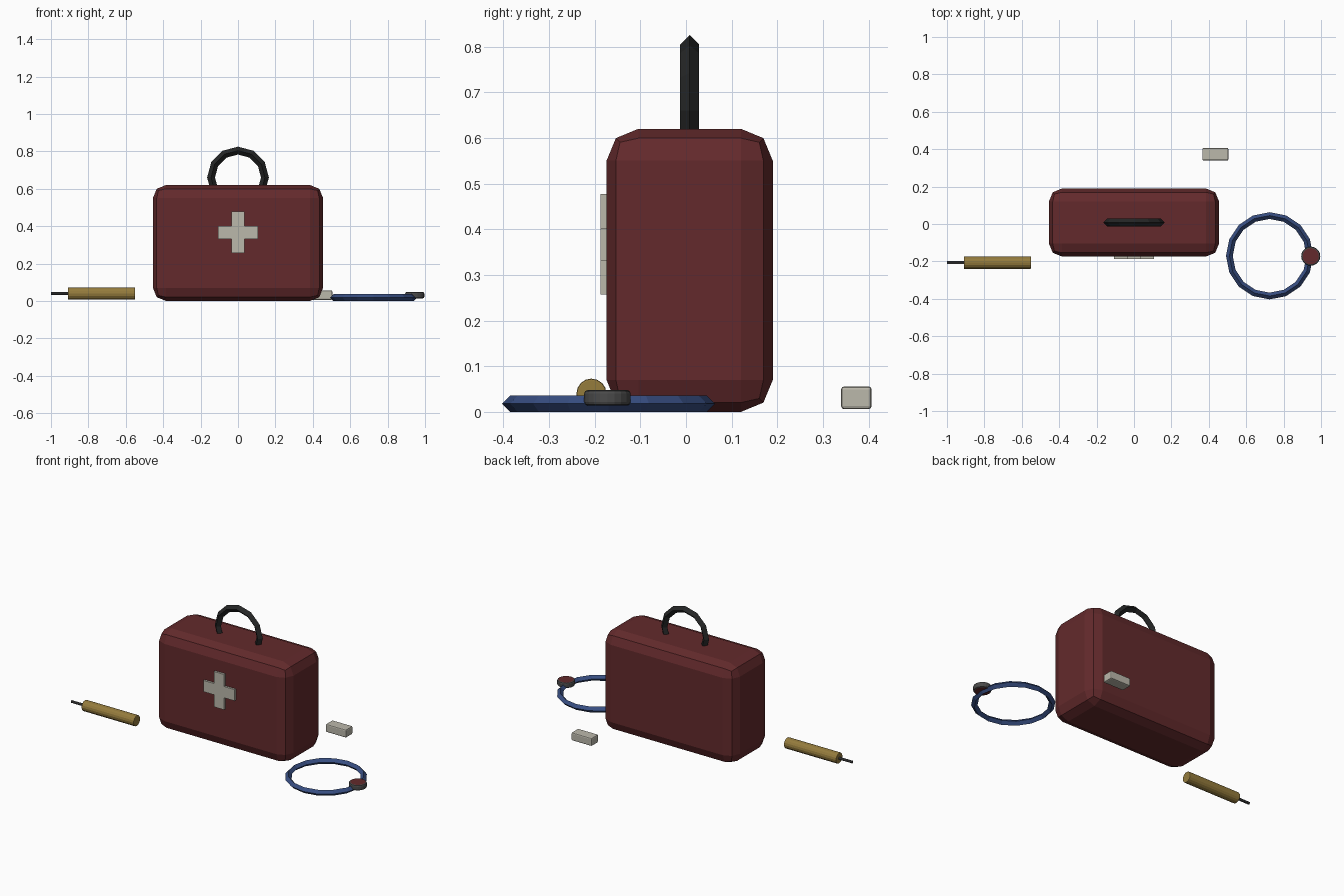
import bpy
import math

if "Cube" in bpy.data.objects:
    bpy.data.objects.remove(bpy.data.objects["Cube"], do_unlink=True)


def material(name, r, g, b):
    mat = bpy.data.materials.new(name)
    mat.use_nodes = True
    mat.diffuse_color = (r, g, b, 1)
    mat.node_tree.nodes["Principled BSDF"].inputs["Base Color"].default_value = (r, g, b, 1)
    return mat


RED = material("dark red", 0.125, 0.023, 0.025)
BLACK = material("black rubber", 0.018, 0.019, 0.019)
WHITE = material("off white", 0.5, 0.48, 0.41)
GOLD = material("mustard", 0.3, 0.2, 0.046)
BLUE = material("navy blue", 0.038, 0.075, 0.22)
GREY = material("dark grey", 0.07, 0.07, 0.07)


def finish(name, mat, bevel=0, segments=2):
    obj = bpy.context.object
    obj.name = name
    obj.data.materials.append(mat)
    if bevel:
        mod = obj.modifiers.new("Bevel", "BEVEL")
        mod.width = bevel
        mod.segments = segments
        mod.limit_method = "ANGLE"
        bpy.ops.object.modifier_apply(modifier=mod.name)
    return obj


def box(name, mat, centre, size, bevel=0, segments=2):
    bpy.ops.mesh.primitive_cube_add(size=1, location=centre)
    bpy.context.object.scale = size
    bpy.ops.object.transform_apply(location=False, rotation=False, scale=True)
    return finish(name, mat, bevel, segments)


def cylinder(name, mat, centre, radius, depth, sides, turn=(0, 0, 0), bevel=0):
    bpy.ops.mesh.primitive_cylinder_add(vertices=sides, radius=radius, depth=depth,
                                        location=centre, rotation=turn)
    return finish(name, mat, bevel)


def ring(name, mat, centre, major, minor, sides, turn=(0, 0, 0)):
    bpy.ops.mesh.primitive_torus_add(major_radius=major, minor_radius=minor, location=centre,
                                     major_segments=sides, minor_segments=4, rotation=turn)
    return finish(name, mat)


# Medical case with its carrying handle
box("case", RED, (0, 0.008, 0.31), (0.91, 0.364, 0.62), 0.07)
ring("handle", BLACK, (0, 0.008, 0.66), 0.144, 0.021, 12, (math.pi / 2, 0, 0))

# Raised cross on the front
box("cross_upright", WHITE, (0, -0.178, 0.367), (0.07, 0.018, 0.22))
box("cross_bar", WHITE, (0, -0.178, 0.367), (0.215, 0.018, 0.07))

# Syringe lying beside the case
SIDEWAYS = (0, math.pi / 2, 0)
cylinder("syringe_barrel", GOLD, (-0.73, -0.207, 0.04), 0.033, 0.36, 16, SIDEWAYS, 0.004)
cylinder("syringe_needle", GREY, (-0.95, -0.207, 0.04), 0.008, 0.1, 8, SIDEWAYS)

# Stethoscope loop with a red-faced chest piece
ring("stethoscope_tube", BLUE, (0.725, -0.17, 0.018), 0.215, 0.018, 16)
chest = cylinder("chest_piece", GREY, (0.945, -0.172, 0.031), 0.051, 0.034, 20, bevel=0.008)
chest.data.materials.append(RED)
for face in chest.data.polygons:
    if abs(face.normal.z) > 0.95:
        face.material_index = 1

# Small bandage roll behind the case
box("bandage", WHITE, (0.435, 0.373, 0.031), (0.14, 0.067, 0.05), 0.007)
